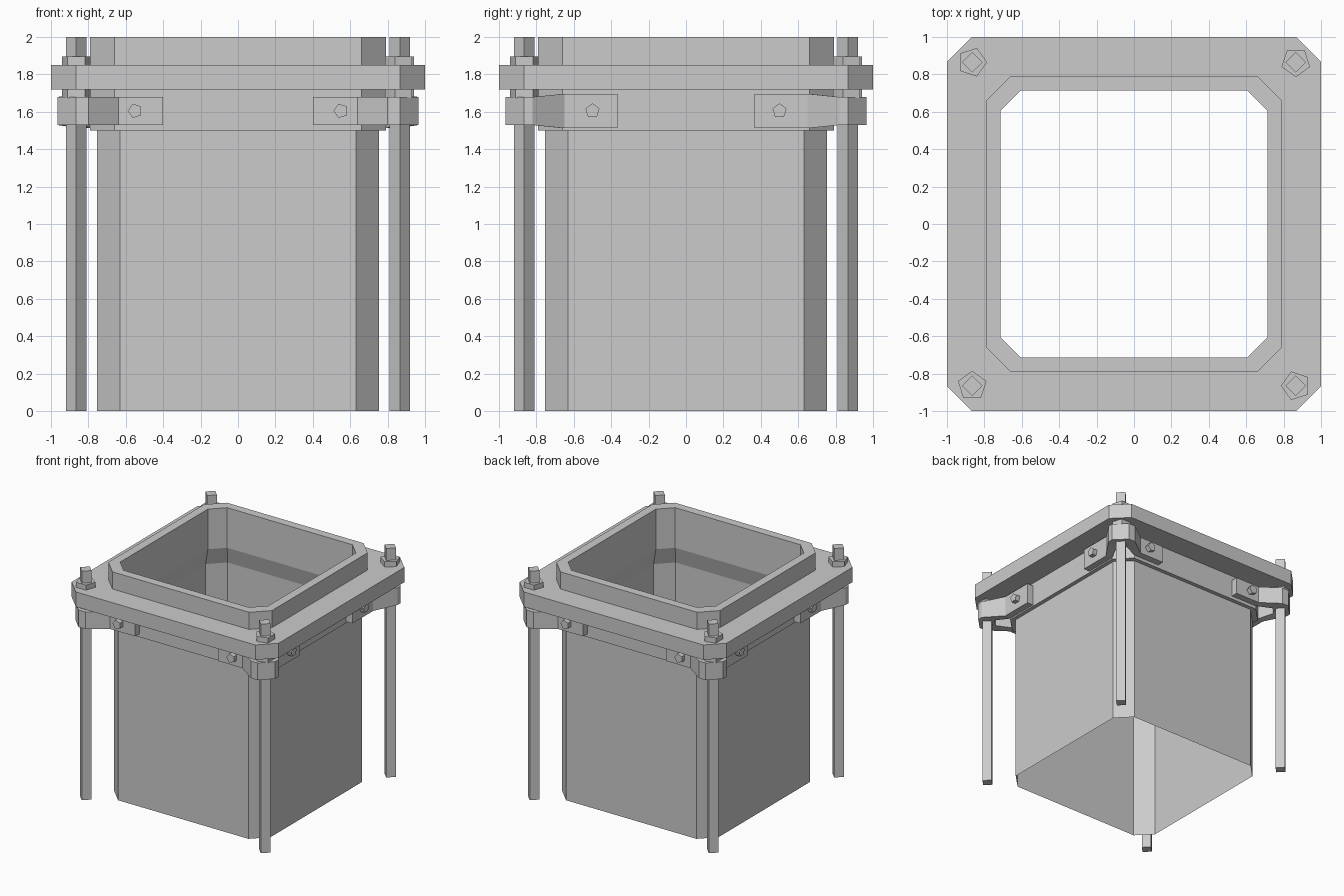
import bpy, math
from mathutils import Vector

if "Cube" in bpy.data.objects:
    bpy.data.objects.remove(bpy.data.objects["Cube"])


def add_mesh(name, verts, faces):
    me = bpy.data.meshes.new(name)
    me.from_pydata(verts, [], faces)
    me.update()
    ob = bpy.data.objects.new(name, me)
    bpy.context.collection.objects.link(ob)
    return ob


def octagon(h, k, z):
    # square of half width h with corners cut back to k, counter-clockwise
    return [(h, -k, z), (h, k, z), (k, h, z), (-k, h, z),
            (-h, k, z), (-h, -k, z), (-k, -h, z), (k, -h, z)]


def ring(name, profile):
    # sweep a profile of (half width, corner start, height) round the square
    verts = [v for p in profile for v in octagon(*p)]
    faces = []
    for r in range(len(profile) - 1):
        for i in range(8):
            j = (i + 1) % 8
            faces.append((r*8 + i, r*8 + j, r*8 + 8 + j, r*8 + 8 + i))
    return add_mesh(name, verts, faces)


def prism(name, base, axis, length, radius, sides, start):
    # prism from a base point along an axis
    a = Vector(axis)
    u = Vector((0, 0, 1)) if abs(a.z) < 0.5 else Vector((1, 0, 0))
    w = a.cross(u)
    verts = []
    for d in (0, length):
        for i in range(sides):
            t = start + 2*math.pi*i/sides
            verts.append(Vector(base) + a*d + radius*(u*math.cos(t) + w*math.sin(t)))
    n = sides
    faces = [tuple(reversed(range(n))), tuple(range(n, 2*n))]
    faces += [(i, (i+1) % n, n + (i+1) % n, n + i) for i in range(n)]
    return add_mesh(name, verts, faces)


# Thin open tube with a thicker collar that tapers inside
ring("tube_body", [(0.755, 0.63, 0), (0.755, 0.63, 1.5)])
ring("collar", [(0.755, 0.63, 1.5), (0.79, 0.66, 1.5), (0.79, 0.66, 2.0),
                (0.715, 0.605, 2.0), (0.715, 0.605, 1.65), (0.755, 0.63, 1.5)])

# Square flange round the collar
ring("flange", [(0.79, 0.66, 1.72), (1.0, 0.867, 1.72),
                (1.0, 0.867, 1.85), (0.79, 0.66, 1.85)])

# Bracket plan (x, y, half height): pairs of outer and inner points
OUTER = [(0.40, 0.85, .075), (0.64, 0.85, .075), (0.80, 0.965, .075), (0.865, 0.965, .075),
         (0.965, 0.865, .075), (0.965, 0.82, .075), (0.85, 0.65, .092), (0.85, 0.365, .092)]
INNER = [(0.40, 0.79, .075), (0.66, 0.79, .075), (0.79, 0.85, .075), (0.82, 0.82, .075),
         (0.82, 0.82, .075), (0.85, 0.79, .075), (0.79, 0.66, .092), (0.79, 0.365, .092)]


def bracket(name, sx, sy):
    verts, faces = [], []
    for o, i in zip(OUTER, INNER):
        for (x, y, h), s in ((o, -1), (o, 1), (i, 1), (i, -1)):
            verts.append((sx*x, sy*y, 1.604 + s*h))
    for r in range(len(OUTER) - 1):
        for a in range(4):
            b = (a + 1) % 4
            faces.append((r*4 + a, r*4 + 4 + a, r*4 + 4 + b, r*4 + b))
    last = 4*(len(OUTER) - 1)
    faces += [(0, 1, 2, 3), (last + 3, last + 2, last + 1, last)]
    if sx*sy < 0:
        faces = [tuple(reversed(f)) for f in faces]
    add_mesh(name, verts, faces)


# Corner rods, nuts, brackets and bolts
corners = {"back_left": (-1, 1, 0), "back_right": (1, 1, -90),
           "front_right": (1, -1, 180), "front_left": (-1, -1, 90)}
for label, (sx, sy, turn) in corners.items():
    x, y, t = 0.865*sx, 0.865*sy, math.radians(turn)
    prism(label + "_rod", (x, y, 0), (0, 0, 1), 2.0, 0.055, 4, 0)
    prism(label + "_upper_nut", (x, y, 1.85), (0, 0, 1), 0.045, 0.08, 5, t)
    prism(label + "_lower_nut", (x, y, 1.675), (0, 0, 1), 0.045, 0.08, 5, t)
    bracket(label + "_bracket", sx, sy)
    prism(label + "_bolt_y", (0.55*sx, 0.84*sy, 1.605), (0, sy, 0), 0.05, 0.04, 5, math.pi/2)
    prism(label + "_bolt_x", (0.84*sx, 0.5*sy, 1.605), (sx, 0, 0), 0.05, 0.04, 5, 0)
